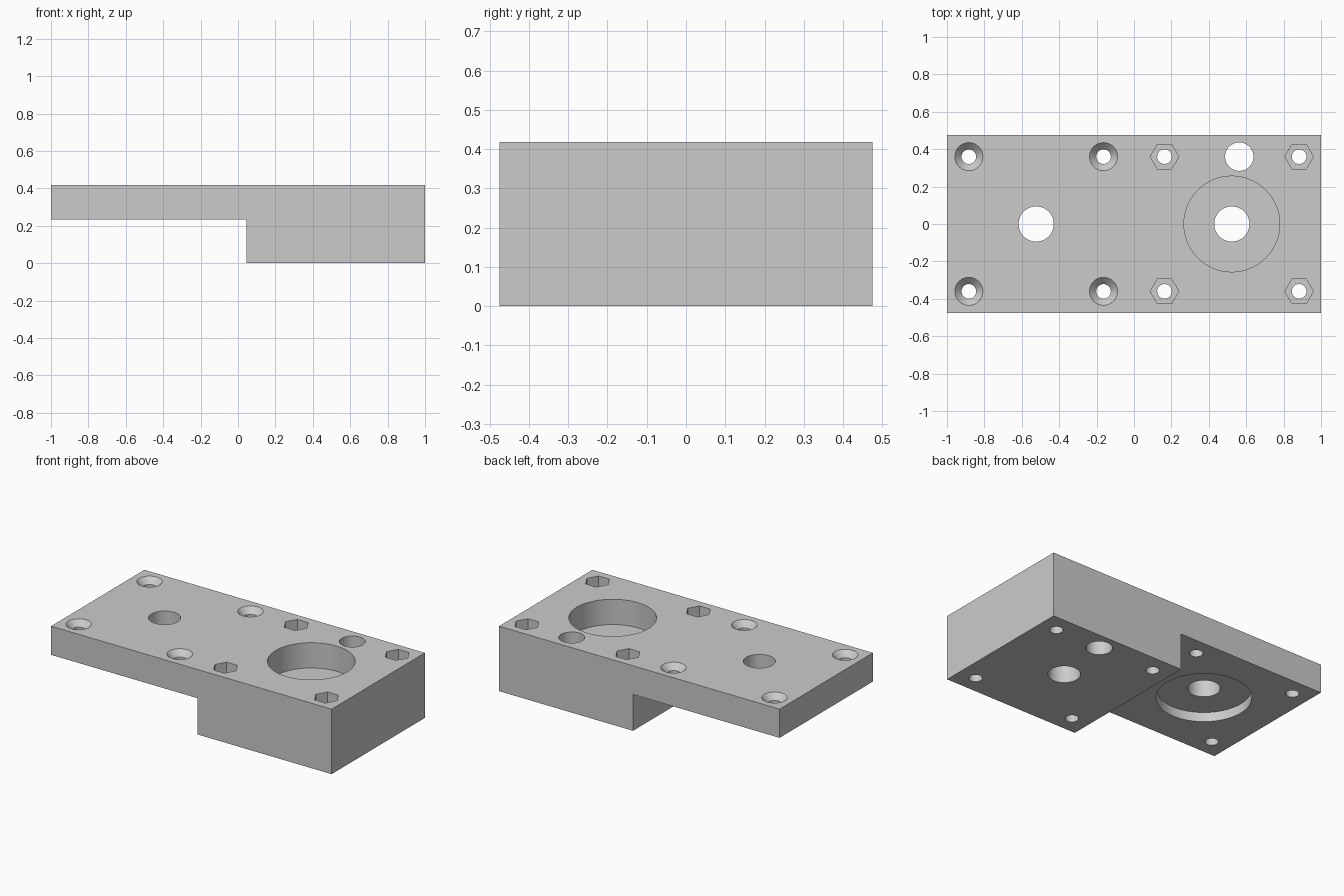
import bpy, bmesh, math

if "Cube" in bpy.data.objects:
    bpy.data.objects.remove(bpy.data.objects["Cube"], do_unlink=True)

HALF_W, TOP, STEP_Z, STEP_X = 0.475, 0.419, 0.234, 0.045
HUB = 0.523          # distance of both main bores from the centre
PITCH = 0.36         # half spacing of the screw holes
SCREW_R, BORE_R = 0.039, 0.094

grey = bpy.data.materials.new("plain grey")
grey.use_nodes = True
colour = (0.6, 0.6, 0.6, 1)
grey.diffuse_color = colour
grey.node_tree.nodes["Principled BSDF"].inputs["Base Color"].default_value = colour


def make_object(name, bm):
    bmesh.ops.recalc_face_normals(bm, faces=bm.faces)
    mesh = bpy.data.meshes.new(name)
    bm.to_mesh(mesh)
    bm.free()
    obj = bpy.data.objects.new(name, mesh)
    mesh.materials.append(grey)
    bpy.context.collection.objects.link(obj)
    return obj


# Stepped plate: side profile extruded across its width
bm = bmesh.new()
profile = [(-1, STEP_Z), (STEP_X, STEP_Z), (STEP_X, 0), (1, 0), (1, TOP), (-1, TOP)]
side = bm.faces.new([bm.verts.new((x, -HALF_W, z)) for x, z in profile])
ext = bmesh.ops.extrude_face_region(bm, geom=[side])
bmesh.ops.translate(bm, vec=(0, 2 * HALF_W, 0),
                    verts=[v for v in ext["geom"] if isinstance(v, bmesh.types.BMVert)])
plate = make_object("stepped_mounting_plate", bm)


def cut(x, y, rings, sides=64):
    """Cut a turned shape, given as (radius, height) rings from bottom to top."""
    bm = bmesh.new()
    loops = [[bm.verts.new((x + r * math.cos(math.tau * i / sides),
                            y + r * math.sin(math.tau * i / sides), z))
              for i in range(sides)] for r, z in rings]
    for low, high in zip(loops, loops[1:]):
        for i in range(sides):
            j = (i + 1) % sides
            bm.faces.new((low[i], low[j], high[j], high[i]))
    bm.faces.new(loops[0])
    bm.faces.new(loops[-1])
    cutter = make_object("hole_cutter", bm)
    cutter.hide_render = True
    mod = plate.modifiers.new("hole", "BOOLEAN")
    mod.operation, mod.solver, mod.object = "DIFFERENCE", "EXACT", cutter
    bpy.context.view_layer.objects.active = plate
    bpy.ops.object.modifier_apply(modifier=mod.name)
    bpy.data.objects.remove(cutter, do_unlink=True)


LOW, HIGH = -0.1, TOP + 0.1

# Thin end: round recess underneath with a through bore
cut(-HUB, 0, [(0.275, STEP_Z - 0.1), (0.275, STEP_Z + 0.06),
              (BORE_R, STEP_Z + 0.06), (BORE_R, HIGH)])

# Thick end: bearing seat on top with a through bore
cut(HUB, 0, [(BORE_R, LOW), (BORE_R, TOP - 0.163), (0.256, TOP - 0.163), (0.256, HIGH)])

# Plain access hole
cut(0.563, PITCH, [(0.076, LOW), (0.076, HIGH)])

for sx in (-1, 1):
    for sy in (-1, 1):
        # Countersunk screw holes in the thin end
        cut(-HUB + sx * PITCH, sy * PITCH,
            [(SCREW_R, LOW), (SCREW_R, TOP - 0.037), (0.075, TOP), (0.075, HIGH)], 48)
        # Hexagonal nut pockets and screw holes in the thick end
        x, y = HUB + sx * PITCH, sy * PITCH
        cut(x, y, [(0.076, TOP - 0.16), (0.076, HIGH)], 6)
        cut(x, y, [(SCREW_R, LOW), (SCREW_R, HIGH)], 48)

bpy.ops.object.select_all(action="DESELECT")
plate.select_set(True)
bpy.context.view_layer.objects.active = plate
bpy.ops.object.shade_smooth_by_angle(angle=math.radians(30))
